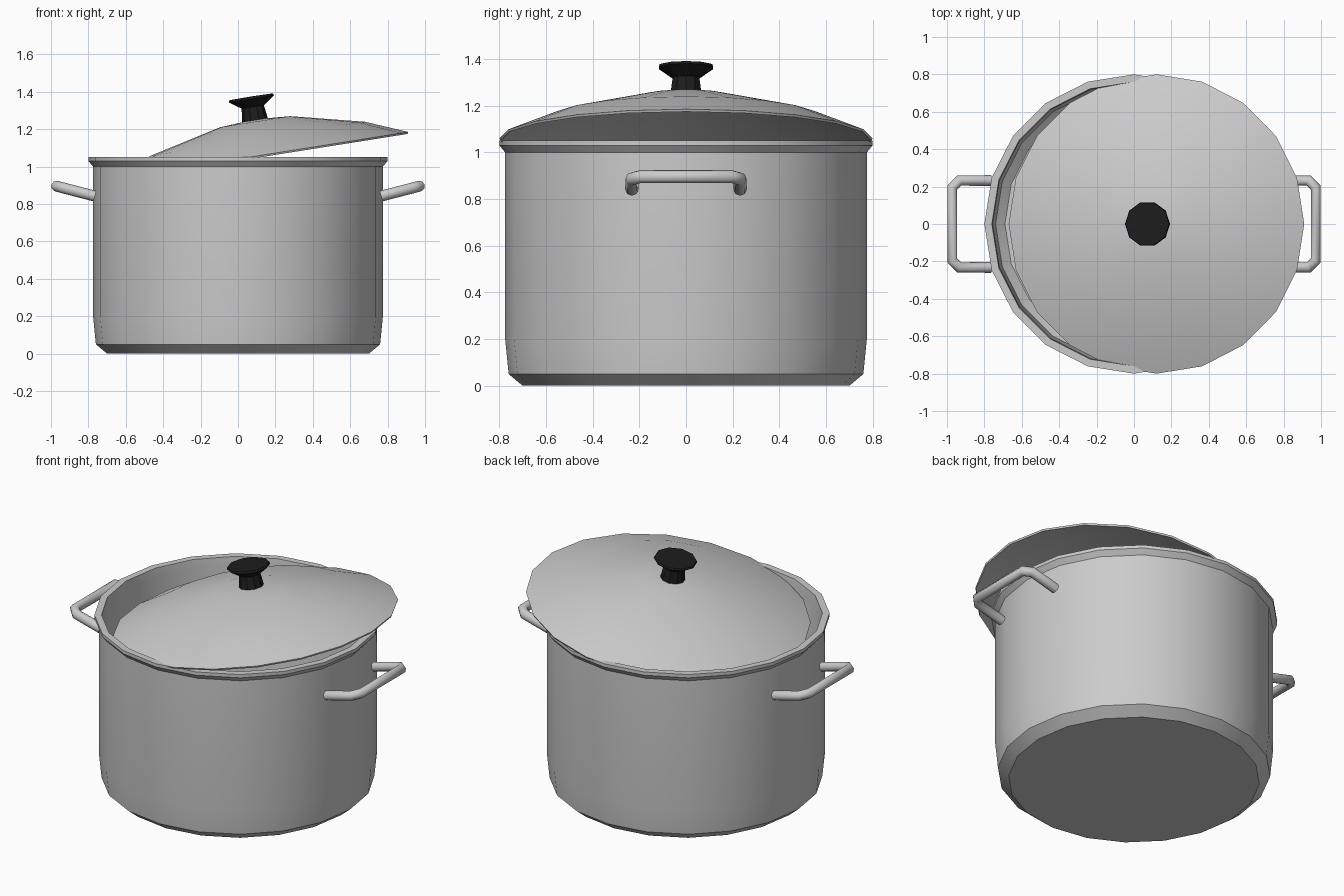
import bpy, bmesh
from math import cos, sin, pi, radians
from mathutils import Matrix

if "Cube" in bpy.data.objects:
    bpy.data.objects.remove(bpy.data.objects["Cube"])


def finish(obj, angle=35):
    bpy.ops.object.select_all(action='DESELECT')
    obj.select_set(True)
    bpy.context.view_layer.objects.active = obj
    bpy.ops.object.shade_smooth_by_angle(angle=radians(angle))


def lathe(name, profile, sides, matrix=Matrix(), angle=35):
    """Revolve (radius, height) points around z; radius 0 becomes a pole."""
    bm = bmesh.new()
    rings = []
    for r, z in profile:
        n = 1 if r == 0 else sides
        rings.append([bm.verts.new((r * cos(2 * pi * i / sides), r * sin(2 * pi * i / sides), z))
                      for i in range(n)])
    for a, b in zip(rings, rings[1:]):
        for i in range(sides):
            j = (i + 1) % sides
            loop = [a[i % len(a)], a[j % len(a)], b[j % len(b)], b[i % len(b)]]
            bm.faces.new(list(dict.fromkeys(loop)))
    bmesh.ops.recalc_face_normals(bm, faces=bm.faces)
    mesh = bpy.data.meshes.new(name)
    bm.to_mesh(mesh)
    bm.free()
    obj = bpy.data.objects.new(name, mesh)
    bpy.context.collection.objects.link(obj)
    obj.matrix_world = matrix
    finish(obj, angle)
    return obj


# Pot body: outside, flared rim, inside wall and floor
lathe("pot_body", [(0, 0), (0.70, 0), (0.76, 0.05), (0.775, 0.20), (0.775, 1.0),
                   (0.80, 1.03), (0.80, 1.05), (0.76, 1.05), (0.755, 1.0),
                   (0.755, 0.20), (0.74, 0.06), (0.69, 0.02), (0, 0.02)], 20)

# Tilted lid: thin hollow dome, resting half inside the pot
tilt = Matrix.Translation((0.12, 0, 1.06)) @ Matrix.Rotation(radians(-9), 4, 'Y')
lathe("lid", [(0, 0.195), (0.19, 0.182), (0.58, 0.09), (0.80, 0.0), (0.795, -0.01),
              (0.575, 0.078), (0.19, 0.17), (0, 0.183)], 20, tilt)

# Dark lid knob
knob = lathe("lid_knob", [(0, 0.17), (0.073, 0.17), (0.06, 0.262), (0.122, 0.306),
                          (0.118, 0.317), (0, 0.319)], 10, tilt)
black = bpy.data.materials.new("black_plastic")
black.diffuse_color = (0.012, 0.012, 0.012, 1)
black.use_nodes = True
black.node_tree.nodes["Principled BSDF"].inputs["Base Color"].default_value = black.diffuse_color
knob.data.materials.append(black)

# Side handles: bent tubes with chamfered corners
half = [(0.765, 0.232, 0.842), (0.935, 0.232, 0.886), (0.972, 0.195, 0.896)]
path = half + [(x, -y, z) for x, y, z in reversed(half)]
for name, s in (("right_handle", 1), ("left_handle", -1)):
    curve = bpy.data.curves.new(name, 'CURVE')
    curve.dimensions = '3D'
    curve.bevel_depth = 0.029
    curve.bevel_resolution = 2
    curve.use_fill_caps = True
    spline = curve.splines.new('POLY')
    spline.points.add(len(path) - 1)
    for p, (x, y, z) in zip(spline.points, path):
        p.co = (s * x, s * y, z, 1)
    handle = bpy.data.objects.new(name, curve)
    bpy.context.collection.objects.link(handle)
    bpy.ops.object.select_all(action='DESELECT')
    handle.select_set(True)
    bpy.context.view_layer.objects.active = handle
    bpy.ops.object.convert(target='MESH')
    finish(bpy.context.view_layer.objects.active, 50)
